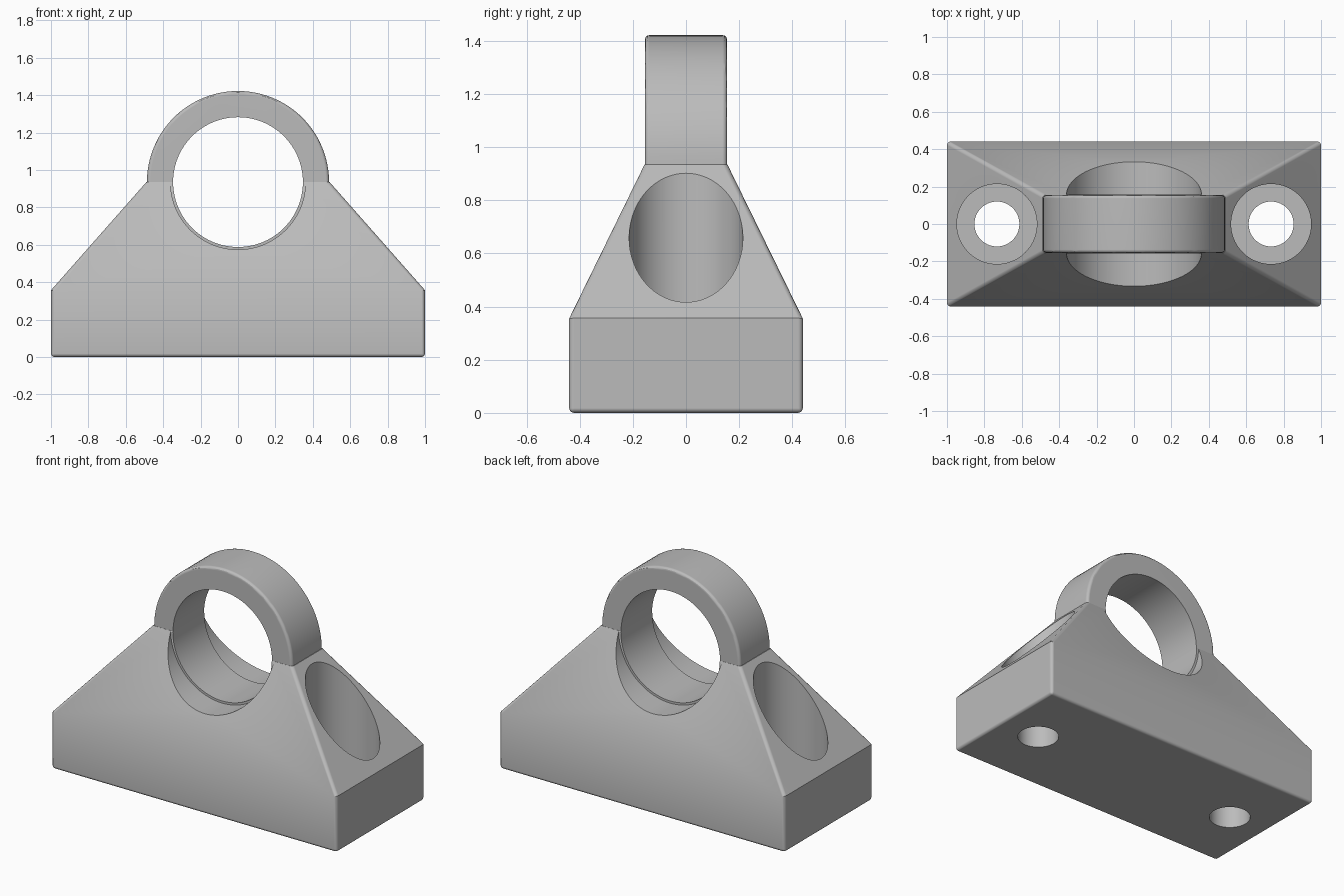
import bpy
import bmesh
from math import pi
from mathutils import Matrix

cube = bpy.data.objects.get("Cube")
if cube:
    bpy.data.objects.remove(cube, do_unlink=True)

LENGTH, DEPTH, SHOULDER, AXIS = 1.0, 0.44, 0.357, 0.935
RING_R, BORE_R, SEAT_R, RING_HALF = 0.487, 0.347, 0.361, 0.155

grey = bpy.data.materials.new("grey metal")
grey.use_nodes = True
grey.diffuse_color = (0.5, 0.5, 0.5, 1)
grey.node_tree.nodes["Principled BSDF"].inputs["Base Color"].default_value = (0.5, 0.5, 0.5, 1)


def make_object(name, bm):
    bmesh.ops.recalc_face_normals(bm, faces=bm.faces)
    mesh = bpy.data.meshes.new(name)
    bm.to_mesh(mesh)
    bm.free()
    mesh.materials.append(grey)
    ob = bpy.data.objects.new(name, mesh)
    bpy.context.collection.objects.link(ob)
    return ob


def cylinder(name, radius, length, centre, along_y=False, round_edge=0):
    bm = bmesh.new()
    bmesh.ops.create_cone(bm, cap_ends=True, segments=96, radius1=radius,
                          radius2=radius, depth=length)
    if round_edge:
        rims = [e for e in bm.edges if abs(e.verts[0].co.z - e.verts[1].co.z) < 0.001]
        bmesh.ops.bevel(bm, geom=rims, offset=round_edge, segments=3,
                        profile=0.5, affect='EDGES')
    turn = Matrix.Rotation(pi / 2, 4, 'X') if along_y else Matrix.Identity(4)
    bm.transform(Matrix.Translation(centre) @ turn)
    return make_object(name, bm)


def apply_modifier(ob, mod):
    bpy.context.view_layer.objects.active = ob
    bpy.ops.object.modifier_apply(modifier=mod.name)


def combine(target, tool, operation):
    mod = target.modifiers.new("boolean", 'BOOLEAN')
    mod.operation = operation
    mod.solver = 'EXACT'
    mod.object = tool
    apply_modifier(target, mod)
    bpy.data.objects.remove(tool, do_unlink=True)


# Block with tapered shoulders
bm = bmesh.new()
levels = [(LENGTH, DEPTH, 0), (LENGTH, DEPTH, SHOULDER), (0.49, RING_HALF + 0.001, AXIS)]
loops = [[bm.verts.new((sx * x, sy * y, z))
          for sx, sy in ((-1, -1), (1, -1), (1, 1), (-1, 1))] for x, y, z in levels]
bm.faces.new(loops[0])
bm.faces.new(loops[-1])
for low, high in zip(loops, loops[1:]):
    for i in range(4):
        j = (i + 1) % 4
        bm.faces.new((low[i], low[j], high[j], high[i]))
rounded = []
for e in bm.edges:
    a, b = e.verts
    if abs(a.co.z - b.co.z) > 0.1 or max(a.co.z, b.co.z) < 0.01:
        rounded.append(e)
bmesh.ops.bevel(bm, geom=rounded, offset=0.018, segments=3, profile=0.5, affect='EDGES')
block = make_object("bearing_block", bm)

# Ring standing on the block
ring = cylinder("ring", RING_R, 2 * RING_HALF, (0, 0, AXIS), True, 0.018)
combine(block, ring, 'UNION')

# Bore with a slightly wider recess on each side
combine(block, cylinder("bore", BORE_R, 2, (0, 0, AXIS), True), 'DIFFERENCE')
for side in (-1, 1):
    centre = (0, side * (RING_HALF + 0.503), AXIS)
    combine(block, cylinder("recess", SEAT_R, 1, centre, True), 'DIFFERENCE')

# Counterbored bolt holes
for side in (-1, 1):
    x = side * 0.733
    combine(block, cylinder("head_pocket", 0.214, 1, (x, 0, 0.68)), 'DIFFERENCE')
    combine(block, cylinder("bolt_hole", 0.12, 1, (x, 0, 0.2)), 'DIFFERENCE')

# Smooth curved walls, crisp edges
bpy.ops.object.select_all(action='DESELECT')
block.select_set(True)
bpy.context.view_layer.objects.active = block
bpy.ops.object.shade_smooth_by_angle(angle=pi / 6)
weighted = block.modifiers.new("weighted normals", 'WEIGHTED_NORMAL')
weighted.keep_sharp = True
